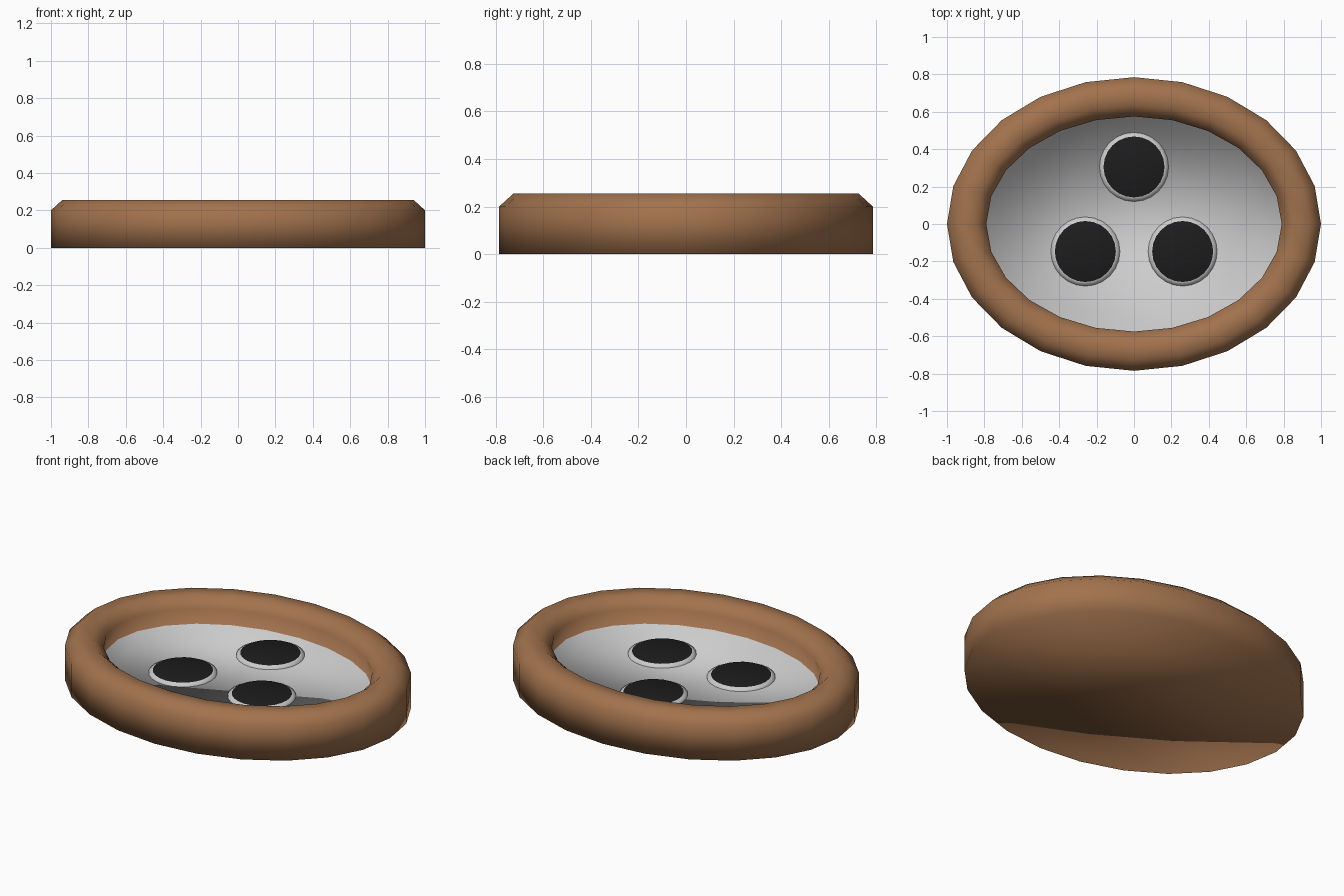
import bpy, bmesh
from math import cos, sin, tau

if "Cube" in bpy.data.objects:
    bpy.data.objects.remove(bpy.data.objects["Cube"])


def material(name, rgb):
    m = bpy.data.materials.new(name)
    m.diffuse_color = (*rgb, 1)
    m.use_nodes = True
    m.node_tree.nodes["Principled BSDF"].inputs["Base Color"].default_value = m.diffuse_color
    return m


def lathe(name, rings, sides, mats, cap_mat, centre=(0, 0, 0)):
    """Stack elliptical rings (rx, ry, z), close both ends, give the top cap its own slot."""
    bm = bmesh.new()
    loops = [[bm.verts.new((rx * cos(tau * i / sides), ry * sin(tau * i / sides), z))
              for i in range(sides)] for rx, ry, z in rings]
    for a, b in zip(loops, loops[1:]):
        for i in range(sides):
            j = (i + 1) % sides
            bm.faces.new((a[i], a[j], b[j], b[i]))
    bm.faces.new(loops[0][::-1])
    bm.faces.new(loops[-1]).material_index = cap_mat
    for f in bm.faces:
        f.smooth = True
    me = bpy.data.meshes.new(name)
    bm.to_mesh(me)
    bm.free()
    for m in mats:
        me.materials.append(m)
    ob = bpy.data.objects.new(name, me)
    ob.location = centre
    bpy.context.collection.objects.link(ob)
    return ob


brown = material("brown_rim", (0.36, 0.17, 0.075))
black = material("black_pad", (0.012, 0.012, 0.012))

# oval dish: chamfered brown rim, inner wall and recessed grey floor
FLOOR = 0.11
profile = [(0, 0), (0, 0.2), (0.06, 0.255), (0.15, 0.255), (0.21, 0.2), (0.21, FLOOR)]
lathe("oval_dish", [(1 - d, 0.785 - d, z) for d, z in profile], 24, [brown, None], 1)

# three low round bosses with black tops
for n, (x, y) in enumerate([(0, 0.305), (-0.26, -0.147), (0.26, -0.147)], 1):
    rings = [(r, r, z) for r, z in [(0.185, FLOOR - 0.02), (0.185, FLOOR + 0.004), (0.163, FLOOR + 0.016)]]
    lathe(f"round_boss_{n}", rings, 24, [None, black], 1, (x, y, 0))
